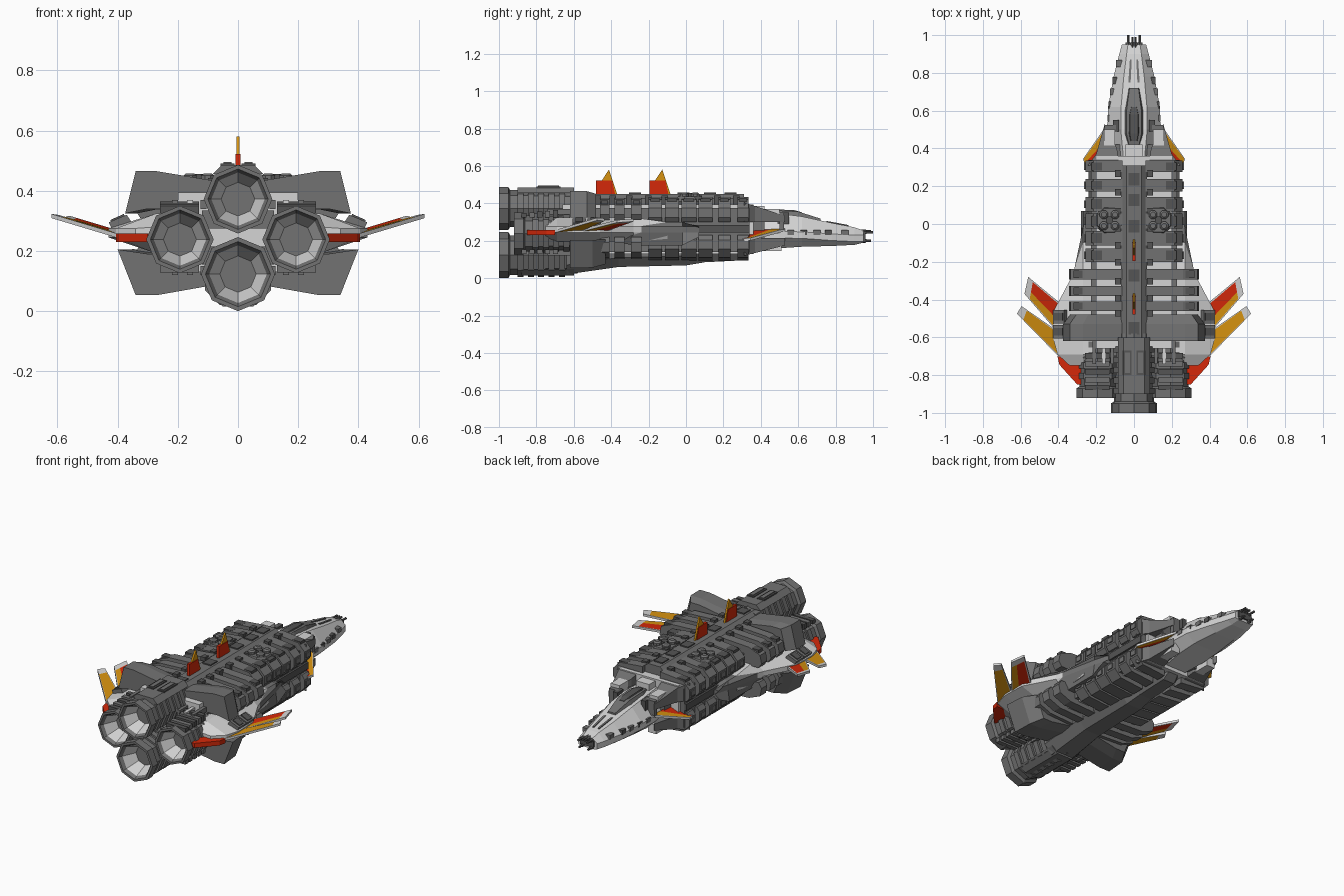
import bpy, bmesh, math
from mathutils import Vector

if "Cube" in bpy.data.objects:
    bpy.data.objects.remove(bpy.data.objects["Cube"])

COL = {"light_grey": (0.66, 0.66, 0.66), "hull_grey": (0.17, 0.17, 0.17),
       "dark_grey": (0.09, 0.09, 0.09), "red": (0.66, 0.022, 0.003), "amber": (0.68, 0.29, 0.005)}
MAT = {}
for k, c in COL.items():
    MAT[k] = bpy.data.materials.new(k)
    MAT[k].diffuse_color = (*c, 1)
L, H, D, R, A = COL.keys()


def loft(name, rings, mat, mirror=False):
    """Skin through rings of points; mat is one name or one name per segment."""
    mats = [mat] * (len(rings) - 1) if isinstance(mat, str) else mat
    slots = list(dict.fromkeys(mats))
    bm = bmesh.new()
    vs = [[bm.verts.new(p) for p in r] for r in rings]
    n = len(rings[0])
    for i, m in enumerate(mats):
        for j in range(n):
            k = (j + 1) % n
            f = bm.faces.new((vs[i][j], vs[i][k], vs[i + 1][k], vs[i + 1][j]))
            f.material_index = slots.index(m)
    bm.faces.new(vs[0]).material_index = slots.index(mats[0])
    bm.faces.new(vs[-1]).material_index = slots.index(mats[-1])
    bmesh.ops.recalc_face_normals(bm, faces=bm.faces)
    me = bpy.data.meshes.new(name)
    bm.to_mesh(me)
    bm.free()
    for s in slots:
        me.materials.append(MAT[s])
    ob = bpy.data.objects.new(name, me)
    bpy.context.collection.objects.link(ob)
    if mirror:
        ob.modifiers.new("mirror", 'MIRROR').use_mirror_merge = False
    return ob


def prism(name, prof, y0, y1, mat, mirror=False):
    return loft(name, [[(x, y, z) for x, z in prof] for y in (y0, y1)], mat, mirror)


def box(name, x0, x1, y0, y1, z0, z1, mat, mirror=False):
    return prism(name, [(x0, z0), (x1, z0), (x1, z1), (x0, z1)], y0, y1, mat, mirror)


def ring(x, y, z, r, n=8):
    return [(x + r * math.sin(2 * math.pi * i / n), y, z + r * math.cos(2 * math.pi * i / n)) for i in range(n)]


def disc(x, y, z, r, n=8):
    return [(x + r * math.cos(2 * math.pi * (i + .5) / n), y + r * math.sin(2 * math.pi * (i + .5) / n), z) for i in range(n)]


def low(prof):
    return [(x, 0.53 - z) for x, z in prof]


def blade(name, rl, tl, tt, rt, front, rear, tip=0.85, split=0.5, th=0.014):
    """Fin panel from root lead, tip lead, tip trail, root trail; painted in strips."""
    rl, tl, tt, rt = map(Vector, (rl, tl, tt, rt))
    at = lambda u, v: rl.lerp(tl, u).lerp(rt.lerp(tt, u), v)
    off = Vector((0, 0, th / 2))
    for part, u0, u1, v0, v1, m in (("front", 0, tip, .07, split, front), ("rear", 0, tip, split, .94, rear),
                                    ("tip", tip, 1, 0, 1, L), ("lead_edge", 0, tip, 0, .07, L),
                                    ("trail_edge", 0, tip, .94, 1, L)):
        q = [at(u0, v0), at(u1, v0), at(u1, v1), at(u0, v1)]
        loft(name + "_" + part, [[p - off for p in q], [p + off for p in q]], m, True)


# Hull cores, visible between the ribs
box("light_core", -.2, .2, -.66, .36, .13, .395, L)
box("side_core", .19, .228, -.62, .34, .14, .375, H, True)
box("side_channel", .225, .24, -.3, .34, .245, .285, D, True)

# Hull ribs: (y, half length, wide?) in upper and lower rows
RIB = [(.06, .30), (.24, .30), (.258, .325), (.258, .375), (.215, .42), (.06, .435)]
WIDE = [(.06, .31), (.325, .31), (.345, .34), (.335, .39), (.26, .42), (.06, .43)]
ribs = [(.305, .03, 0), (.205, .032, 0), (.105, .038, 0), (.015, .04, 0), (-.075, .038, 0), (-.165, .036, 0),
        (-.265, .028, 1), (-.355, .026, 1), (-.435, .026, 1)]
for i, (y, d, wide) in enumerate(ribs):
    p, xo = (WIDE, .335) if wide else (RIB, .24)
    prism(f"upper_rib_{i}", p, y - d, y + d, H, True)
    prism(f"lower_rib_{i}", low(p), y - d, y + d, H, True)
    box(f"rib_cap_{i}", xo - .07, xo - .015, y - d * .7, y + d * .7, .36, .415 if wide else .425, D, True)
    box(f"rib_joint_{i}", .07, .10, y - .055, y - .02, .39, .442, D, True)
    box(f"rib_side_plate_{i}", .25, .264, y - .02, y + .02, .335, .365, H, True)
    box(f"rib_low_plate_{i}", .25, .264, y - .02, y + .02, .165, .195, H, True)

# Central spine and keel
SP = [(-.07, .36), (.07, .36), (.07, .425), (.04, .45), (-.04, .45), (-.07, .425)]
prism("spine", SP, -.64, .31, H)
for i, y in enumerate((.24, .13, -.01, -.27, -.55)):
    box(f"spine_hatch_{i}", -.028, .028, y - .035, y + .03, .44, .457, D)


def keel(y, w, zb):
    return [(-w, y, .2), (-w, y, zb + .05), (-w * .55, y, zb), (w * .55, y, zb), (w, y, zb + .05), (w, y, .2)]


loft("keel", [keel(-.64, .11, .02), keel(-.36, .095, .06), keel(0, .09, .068), keel(.1, .075, .085),
              keel(.3, .07, .095), keel(.36, .05, .15)], H)

# Rear shoulder blocks
UP = [(.06, .34), (.30, .34), (.375, .325), (.34, .465), (.27, .465), (.06, .43)]
LO = [(.06, .20), (.30, .19), (.40, .205), (.34, .053), (.27, .053), (.06, .09)]


def block(prof, y, s, zc):
    return [(x * s, y, zc + (z - zc) * s) for x, z in prof]


loft("upper_shoulder", [block(UP, -.62, 1, .32), block(UP, -.53, 1, .32), block(UP, -.48, .9, .32)], H, True)
loft("lower_shoulder", [block(LO, -.62, 1, .21), block(LO, -.5, .98, .21), block(LO, -.43, .86, .21)], H, True)


# Light wing fairing with dark forward pod
def fairing(y, xo, zb=.195, zt=.325):
    return [(.18, y, zb), (.28, y, zb), (xo, y, .245), (xo, y, .275), (.27, y, zt), (.18, y, zt)]


loft("wing_fairing", [fairing(-.75, .34, .22, .28), fairing(-.69, .405), fairing(-.6, .43), fairing(-.46, .425),
                      fairing(-.28, .33), fairing(-.1, .27, .21, .3)], L, True)
loft("forward_pod", [fairing(-.33, .31, .185, .30), fairing(-.28, .325, .175, .30), fairing(-.02, .27, .175, .30),
                     fairing(.07, .245, .22, .27)], H, True)

# Tilted boxes on the wing
for i, y in enumerate((-.57, -.49)):
    q = [(.35, .29), (.415, .265), (.43, .295), (.37, .32)]
    prism(f"wing_box_{i}", q, y - .036, y + .036, H, True)
    prism(f"wing_box_vent_{i}", [(.375, .31), (.42, .29), (.424, .303), (.379, .323)], y - .02, y + .02, D, True)

# Wing blades, rear fins and canards
bl = lambda dz, *ps: [(x, y, .25 + (x - .4) * .30 + dz * i) for i, (x, y) in zip((1, 1, 0, 0), ps)]
blade("upper_blade", *bl(.012, (.39, -.42), (.56, -.28), (.58, -.37), (.40, -.58)), R, A, split=.6)
blade("lower_blade", *bl(.004, (.40, -.57), (.595, -.435), (.62, -.475), (.40, -.70)), A, A)
loft("rear_red_fin", [[(.27, -.71, z), (.405, -.70, z), (.395, -.745, z), (.30, -.85, z), (.27, -.85, z)]
                      for z in (.23, .258)], R, True)
blade("canard", (.14, .53, .258), (.27, .345, .208), (.25, .29, .203), (.14, .36, .25), A, R, tip=.98, split=.45)

# Dorsal fins: red base, amber blade
for i, y in enumerate((-.48, -.195)):
    for nm, pts, t, m in (("base", [(0, .43), (.105, .43), (.085, .522), (0, .522)], .008, R),
                          ("blade", [(.025, .515), (.068, .58), (.115, .44), (.09, .44)], .005, A)):
        loft(f"dorsal_fin_{nm}_{i}", [[(x, y + a, z) for a, z in pts] for x in (-t, t)], m)

# Engines: octagonal ribbed tubes with hollow bells lined by a light cone
for nm, x, z, r, e in (("top", 0, .372, .114, -1), ("bottom", 0, .123, .123, -1),
                       ("left", -.193, .238, .112, -.92), ("right", .193, .238, .112, -.92)):
    prof = [(-.58, .80), (e + .14, .86), (e + .06, .86), (e + .05, 1), (e, 1), (e, .88), (e + .02, .78), (e + .22, .06)]
    loft(nm + "_engine", [ring(x, y, z, r * s) for y, s in prof], [H] * 6 + [L])
    for i in range(5):
        y = e + .1 + i * .055
        for k, (a, b) in enumerate(((y, y + .032),)):
            # hollow sleeve, so the bell cone stays open
            loft(f"{nm}_engine_band_{i}", [ring(x, q, z, r * s) for q, s in ((a, .84), (a, .95), (b, .95), (b, .84))], H)
            bpy.data.objects[f"{nm}_engine_band_{i}"].data
for s in (-1, 1):
    box("engine_mount_low" if s < 0 else "engine_mount_high", -.12, .12, -.7, -.6, .245 + s * .06 - .03, .245 + s * .06 + .03, H)

# Rear deck and engine covers
prism("rear_deck", [(-.085, .455), (-.055, .485), (.055, .485), (.085, .455)], -.9, -.6, H)
box("deck_vent", .012, .058, -.8, -.67, .48, .49, D, True)
box("deck_vent_grille", .022, .048, -.79, -.68, .486, .495, H, True)
prism("belly_cover", [(-.09, .05), (.09, .05), (.05, .015), (-.05, .015)], -.88, -.6, H)
for i in range(5):
    y = -.88 + i * .042
    box(f"engine_slat_{i}", .13, .26, y, y + .028, .325, .348 + .004 * i, H if i % 2 else D, True)
    box(f"engine_low_slat_{i}", .13, .26, y, y + .028, .128, .152, H, True)
for i, x in enumerate((.105, .15, .20)):
    box(f"rear_rod_{i}", x, x + .02, -.74, -.6, .34, .37, L if i % 2 else H, True)
    box(f"rear_low_rod_{i}", x, x + .02, -.74, -.6, .12, .15, H, True)

# Gun turrets
loft("turret_base", [disc(.13, .02, .41, .078), disc(.13, .02, .437, .068)], H, True)
for i in range(4):
    a = math.pi / 4 + i * math.pi / 2
    cx, cy = .13 + .042 * math.cos(a), .02 + .042 * math.sin(a)
    loft(f"turret_pod_{i}", [disc(cx, cy, .43, .024), disc(cx, cy, .45, .024), disc(cx, cy, .458, .014)], H, True)
loft("turret_hub", [disc(.13, .02, .43, .02), disc(.13, .02, .455, .02)], D, True)


# Nose
def nose(y, w, zb, zt):
    m = zb + (zt - zb) * .4
    return [(-w * .6, y, zb), (w * .6, y, zb), (w, y, m - .02), (w, y, m + .015),
            (w * .5, y, zt), (-w * .5, y, zt), (-w, y, m + .015), (-w, y, m - .02)]


loft("nose", [nose(.34, .11, .15, .35), nose(.5, .14, .16, .345), nose(.62, .137, .168, .33),
              nose(.78, .108, .172, .295), nose(.9, .078, .178, .272), nose(.95, .064, .19, .255)], L)
box("nose_tip", -.045, .045, .94, .96, .205, .245, D)


def canopy(y, w, z0, z1):
    return [(-w, y, z0), (w, y, z0), (w * .7, y, z1), (-w * .7, y, z1)]


loft("cockpit_canopy", [canopy(.41, .035, .33, .352), canopy(.48, .058, .325, .362), canopy(.6, .056, .31, .356),
                        canopy(.72, .034, .285, .318)], H)
loft("canopy_glass", [canopy(.44, .022, .345, .364), canopy(.48, .032, .35, .368), canopy(.58, .03, .34, .363),
                      canopy(.62, .02, .335, .352)], D)
for i, (y, x) in enumerate(((.56, .137), (.63, .130), (.7, .122), (.76, .111), (.85, .09))):
    box(f"nose_side_box_{i}", x - .03, x + .004, y - .018, y + .018, .232, .258, D if i % 2 else H, True)
loft("nose_slit", [[(.018, .75, z), (.03, .75, z), (.022, .87, z - .022), (.012, .87, z - .022)]
                   for z in (.295, .306)], H, True)
for i, (x, z, y) in enumerate(((.03, .245, 1), (.03, .2, .99), (.008, .25, .99))):
    loft(f"nose_gun_{i}", [ring(x, .9, z, .011, 6), ring(x, .96, z, .011, 6), ring(x, .965, z, .007, 6),
                           ring(x, y, z, .007, 6)], D, True)

# Neck: sloping shoulder plates and light side blocks
SH = [(.08, .31), (.245, .31), (.2, .37), (.155, .53), (.09, .40)]
loft("neck_plate", [[(x, y, .30) for x, y in SH], [(x, y, .405 - (y - .31) * .33) for x, y in SH]], H, True)
loft("neck_low_plate", [[(x, y, .215) for x, y in SH], [(x, y, .12 + (y - .31) * .25) for x, y in SH]], H, True)
box("neck_block", .1, .16, .39, .5, .30, .37, L, True)
box("neck_low_block", .1, .155, .38, .51, .145, .2, L, True)
box("neck_frame", .095, .155, .5, .525, .26, .35, H, True)
box("neck_clamp", .08, .11, .49, .55, .29, .35, D, True)
box("neck_core", -.15, .15, .3, .42, .16, .33, H)
box("neck_bridge", -.045, .045, .31, .42, .33, .385, L)

for m in bpy.data.materials:
    if m.users and not m.is_grease_pencil:
        m.use_nodes = True
        m.node_tree.nodes["Principled BSDF"].inputs["Base Color"].default_value = m.diffuse_color
